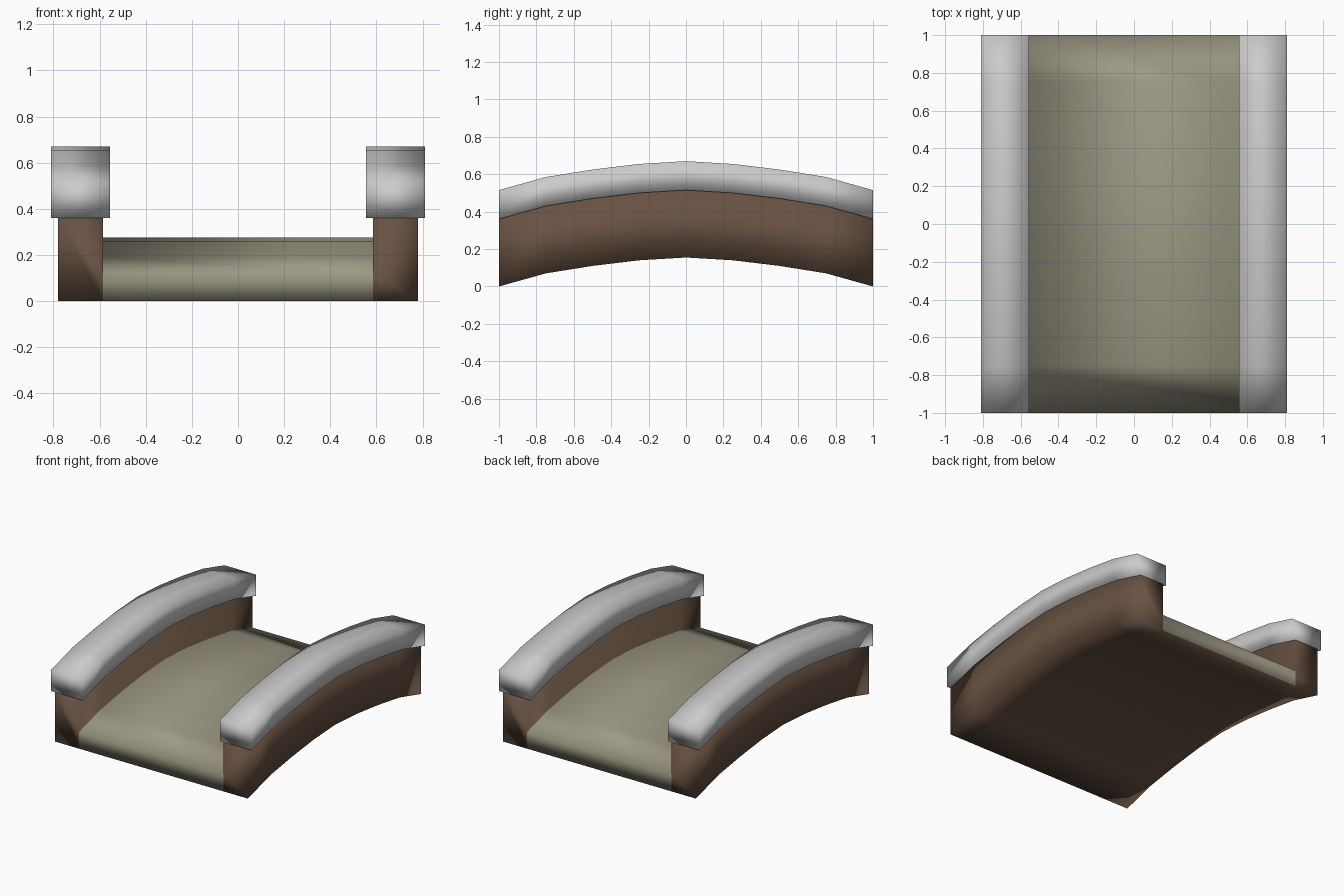
import bpy

if "Cube" in bpy.data.objects:
    bpy.data.objects.remove(bpy.data.objects["Cube"])

# Height of the arch at nine stations along the bridge
HALF = [0.155, 0.14, 0.11, 0.07, 0.0]
STATIONS = [(i / 4, HALF[abs(i)]) for i in range(-4, 5)]


def material(name, color):
    mat = bpy.data.materials.new(name)
    mat.diffuse_color = (*color, 1)
    mat.use_nodes = True
    mat.node_tree.nodes["Principled BSDF"].inputs["Base Color"].default_value = mat.diffuse_color
    return mat


brown = material("brown", (0.14, 0.085, 0.055))
olive = material("olive", (0.34, 0.32, 0.235))


def arch(name, section, caps, mats=(), edge_mats=None, cap_mats=None):
    """Sweep a closed (x, z) section along the arch; caps are quads of section indices."""
    n = len(section)
    verts = [(x, y, z + h) for y, h in STATIONS for x, z in section]
    faces, slots = [], []
    for s in range(len(STATIONS) - 1):
        for i in range(n):
            j = (i + 1) % n
            faces.append((s * n + i, s * n + j, (s + 1) * n + j, (s + 1) * n + i))
            slots.append(edge_mats[i] if edge_mats else 0)
    last = (len(STATIONS) - 1) * n
    for k, quad in enumerate(caps):
        for face in (tuple(reversed(quad)), tuple(last + i for i in quad)):
            faces.append(face)
            slots.append(cap_mats[k] if cap_mats else 0)
    mesh = bpy.data.meshes.new(name)
    mesh.from_pydata(verts, [], [f[::-1] for f in faces])
    for m in mats:
        mesh.materials.append(m)
    for poly, slot in zip(mesh.polygons, slots):
        poly.material_index = slot
        poly.use_smooth = True
    mesh.update()
    obj = bpy.data.objects.new(name, mesh)
    bpy.context.collection.objects.link(obj)
    return obj


# Bridge body: U section with brown walls and underside, olive walkway
OUT, INN, WALL, DECK = 0.78, 0.585, 0.36, 0.12
body = [(-OUT, 0), (-OUT, WALL), (-INN, WALL), (-INN, DECK), (INN, DECK),
        (INN, WALL), (OUT, WALL), (OUT, 0), (INN, 0), (-INN, 0)]
arch("bridge_body", body,
     caps=[(0, 1, 2, 3, 9)[:], (9, 3, 4, 8), (8, 4, 5, 6, 7)],
     mats=(brown, olive),
     edge_mats=[0, 0, 0, 1, 0, 0, 0, 0, 0, 0],
     cap_mats=[0, 1, 0])

# Coping rails on top of both walls
for side, x0, x1 in (("left", -0.81, -0.555), ("right", 0.555, 0.81)):
    arch(side + "_rail",
         [(x0, WALL), (x0, 0.515), (x1, 0.515), (x1, WALL)],
         caps=[(0, 1, 2, 3)])
